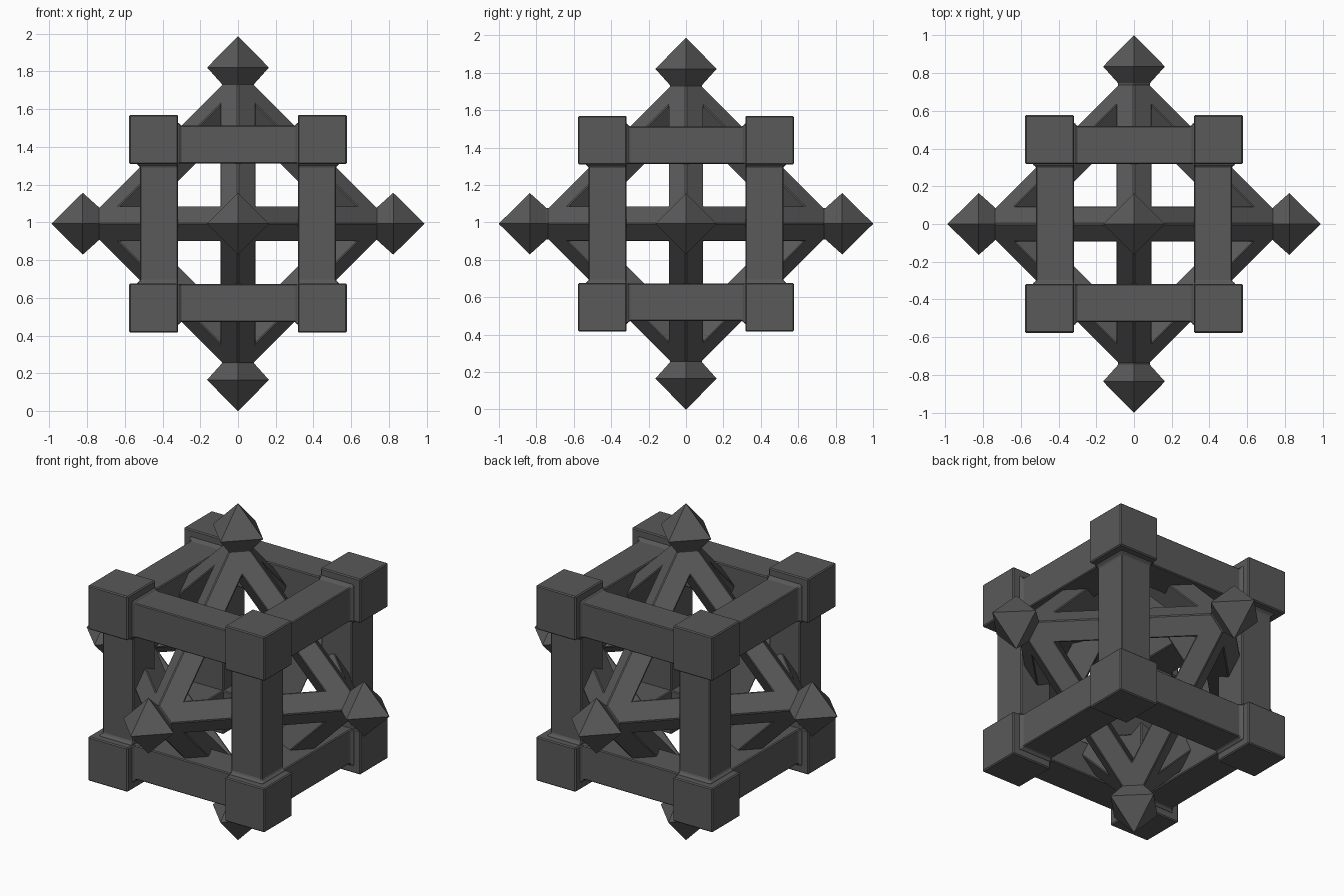
import bpy, bmesh
from mathutils import Vector
from itertools import product

if "Cube" in bpy.data.objects:
    bpy.data.objects.remove(bpy.data.objects["Cube"])

CZ = 0.993                       # height of the model's centre
TIP = (0.988, 1.0, 0.993)        # spike reach along x, y, z

grey = bpy.data.materials.new("dark_grey")
grey.diffuse_color = (0.1, 0.1, 0.1, 1)
grey.use_nodes = True
grey.node_tree.nodes["Principled BSDF"].inputs["Base Color"].default_value = grey.diffuse_color


def finish(name, bm, bevel=0.0):
    bmesh.ops.remove_doubles(bm, verts=bm.verts, dist=1e-5)
    bmesh.ops.recalc_face_normals(bm, faces=bm.faces)
    me = bpy.data.meshes.new(name)
    bm.to_mesh(me)
    bm.free()
    me.materials.append(grey)
    ob = bpy.data.objects.new(name, me)
    ob.location.z = CZ
    bpy.context.collection.objects.link(ob)
    if bevel:
        mod = ob.modifiers.new("edge_bevel", 'BEVEL')
        mod.width = bevel
        mod.segments = 1
        mod.limit_method = 'ANGLE'
        mod.angle_limit = 0.5
    return ob


def add_rings(bm, rings):
    """Join four-point rings into a closed tapered solid."""
    vs = [[bm.verts.new(p) for p in r] for r in rings]
    for a, b in zip(vs, vs[1:]):
        for i in range(4):
            bm.faces.new((a[i], a[(i + 1) % 4], b[(i + 1) % 4], b[i]))
    bm.faces.new(vs[0])
    bm.faces.new(vs[-1])


def square(axis, t, su, sv, lo, hi):
    """Square ring at position t on an axis, in the su/sv quadrant."""
    ring = []
    for u, v in ((lo, lo), (hi, lo), (hi, hi), (lo, hi)):
        p = [0, 0, 0]
        p[axis], p[(axis + 1) % 3], p[(axis + 2) % 3] = t, su * u, sv * v
        ring.append(p)
    return ring


# Corner blocks of the cube frame
IN, OUT, BAR = 0.317, 0.577, 0.52
for n, (sx, sy, sz) in enumerate(product((-1, 1), repeat=3)):
    bm = bmesh.new()
    add_rings(bm, [[(x, y, sz * t) for x, y in
                    ((sx * IN, sy * IN), (sx * OUT, sy * IN),
                     (sx * OUT, sy * OUT), (sx * IN, sy * OUT))] for t in (IN, OUT)])
    finish(f"corner_block_{n + 1}", bm, 0.006)

# Square bars between the blocks, flared slightly where they meet them
n = 0
for axis in range(3):
    for su, sv in product((-1, 1), repeat=2):
        n += 1
        bm = bmesh.new()
        add_rings(bm, [square(axis, t, su, sv, 0.319, hi) for t, hi in
                       ((-0.33, 0.537), (-0.316, 0.537), (-0.302, BAR),
                        (0.302, BAR), (0.316, 0.537), (0.33, 0.537))])
        finish(f"cube_bar_{n}", bm, 0.005)

# Hollow octahedron: each face is a triangular opening cut straight inwards
R, W = 0.822, 0.095
bm = bmesh.new()
for signs in product((-1, 1), repeat=3):
    def pt(axis, along, side):
        p = [side * s for s in signs]
        p[axis] = along * signs[axis]
        return bm.verts.new(p)
    for a in range(3):
        b = (a + 1) % 3
        bm.faces.new((pt(a, R, 0), pt(b, R, 0), pt(b, R - 2 * W, W), pt(a, R - 2 * W, W)))
        bm.faces.new((pt(a, R - 2 * W, W), pt(b, R - 2 * W, W),
                      pt(b, R - 3 * W, 0), pt(a, R - 3 * W, 0)))
finish("octahedron_frame", bm, 0.005)

# Pointed finials on the six octahedron corners
n = 0
for axis in range(3):
    for s in (-1, 1):
        n += 1
        tip = TIP[axis]
        bm = bmesh.new()
        rings = []
        for t, r in ((0.70, 0.085), (tip - 0.253, 0.085), (tip - 0.165, 0.164), (tip, 0.0015)):
            ring = []
            for u, v in ((r, 0), (0, r), (-r, 0), (0, -r)):
                p = [0, 0, 0]
                p[axis], p[(axis + 1) % 3], p[(axis + 2) % 3] = s * t, u, v
                ring.append(p)
            rings.append(ring)
        add_rings(bm, rings)
        finish(f"finial_{n}", bm)
